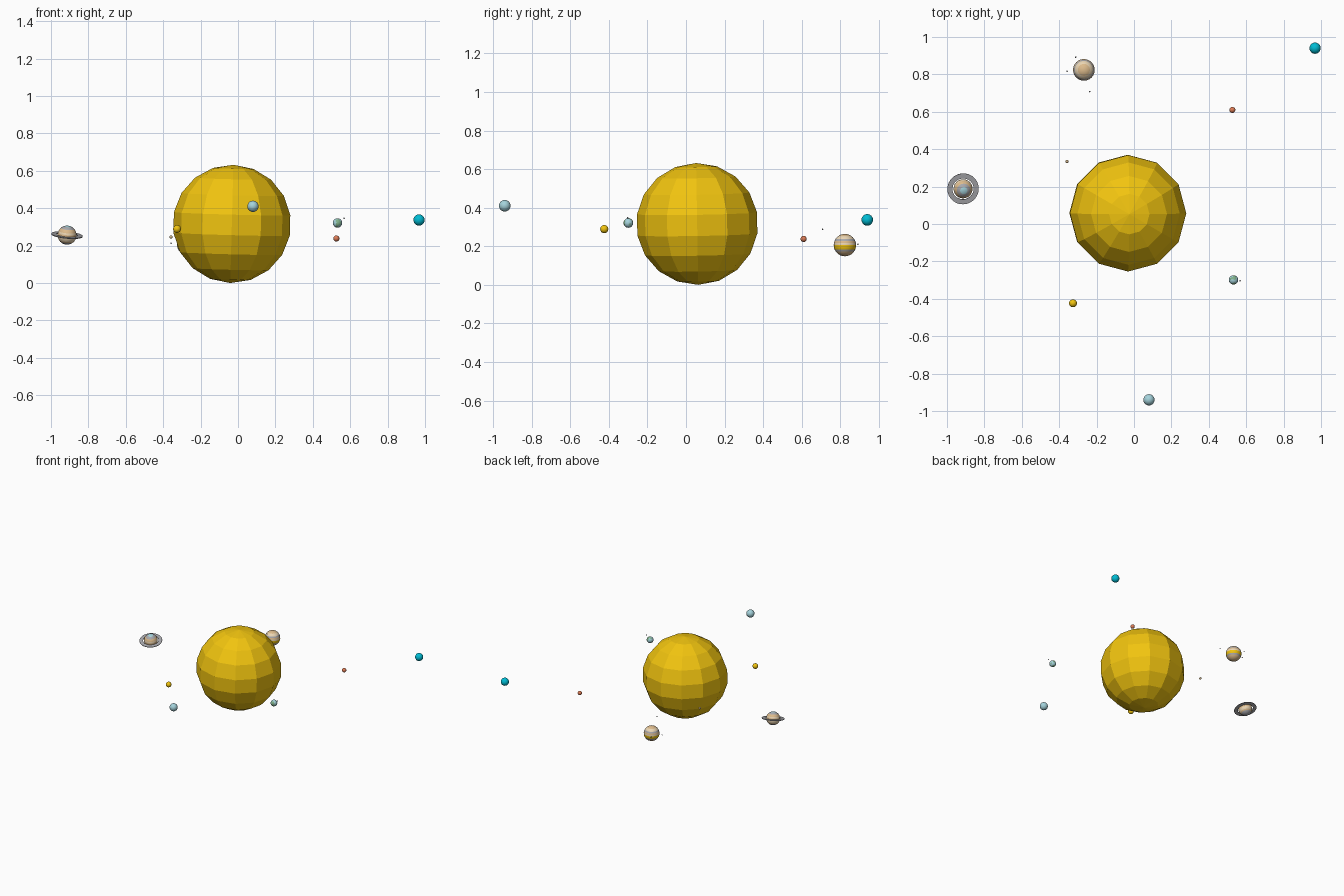
import bpy, math
from mathutils import Vector

if "Cube" in bpy.data.objects:
    bpy.data.objects.remove(bpy.data.objects["Cube"])


def material(name, hex_code):
    def linear(c):
        return c / 12.92 if c <= 0.04045 else ((c + 0.055) / 1.055) ** 2.4
    rgb = [linear(int(hex_code[i:i + 2], 16) / 255) for i in (0, 2, 4)]
    m = bpy.data.materials.new(name)
    m.diffuse_color = (*rgb, 1)
    m.use_nodes = True
    m.node_tree.nodes["Principled BSDF"].inputs["Base Color"].default_value = m.diffuse_color
    return m


GOLD = material("gold", "F1C40F")
TAN = material("tan", "DDBB8C")
CREAM = material("cream", "EBD6B4")
GREY = material("grey", "A9A9AD")
ICE = material("ice", "A5D3DC")
CYAN = material("cyan", "00BCD4")
RUST = material("rust", "DE7D57")
GREEN = material("green", "7FB08A")
DUST = material("dust", "C9AE84")


def ball(name, pos, radius, mats, seg=24, rings=16, tilt=(0, 0, 0), pick=None, smooth=True):
    """Sphere whose faces get a material from pick(unit direction)."""
    bpy.ops.mesh.primitive_uv_sphere_add(segments=seg, ring_count=rings, radius=radius, location=pos)
    ob = bpy.context.object
    ob.name = name
    ob.rotation_euler = [math.radians(a) for a in tilt]
    for m in mats:
        ob.data.materials.append(m)
    if pick:
        for p in ob.data.polygons:
            p.material_index = pick(Vector(p.center) / radius)
    if smooth:
        bpy.ops.object.shade_smooth()
    return ob


def banded(limits):
    """Latitude bands: list of (lower height, material index), from the top down."""
    return lambda d: next((i for low, i in limits if d.z > low), limits[-1][1])


# Faceted sun
ball("sun", (-0.033, 0.058, 0.316), 0.316, [GOLD], seg=12, rings=9, tilt=(1, 1.5, 0), smooth=False)

# Plain planets
for name, pos, r, mat in [
    ("inner_planet", (-0.358, 0.334, 0.246), 0.009, DUST),
    ("golden_planet", (-0.326, -0.424, 0.289), 0.021, GOLD),
    ("red_planet", (0.526, 0.610, 0.238), 0.016, RUST),
    ("pale_ice_planet", (0.080, -0.940, 0.410), 0.030, ICE),
    ("blue_outer_planet", (0.968, 0.940, 0.337), 0.030, CYAN),
]:
    ball(name, pos, r, [mat])

# Ocean planet with patches of land
ball("ocean_planet", (0.532, -0.299, 0.321), 0.025, [ICE, GREEN], tilt=(0, 10, 0),
     pick=lambda d: int(math.sin(4 * d.x + 1) + math.sin(5 * d.y) + math.sin(4 * d.z + 2 * d.x) > 0.4))

# Banded giant
ball("banded_giant", (-0.268, 0.824, 0.206), 0.058, [TAN, CREAM, GOLD, GREY],
     pick=banded([(0.8, 0), (0.6, 1), (0.45, 3), (0.2, 0), (0.05, 1), (-0.3, 2),
                  (-0.45, 1), (-0.6, 3), (-1.1, 0)]))

# Ringed giant
CENTRE, TILT = (-0.914, 0.188, 0.256), (12, 5, 0)
ball("ringed_giant", CENTRE, 0.051, [TAN, CREAM, GREY, ICE], tilt=TILT,
     pick=banded([(0.88, 3), (0.7, 2), (0.45, 0), (0.2, 1), (-0.2, 0), (-0.5, 1),
                  (-0.7, 0), (-1.1, 2)]))

# Flat ring: a rectangular profile swept round the planet
inner, outer, half, n = 0.057, 0.084, 0.002, 48
profile = [(inner, -half), (outer, -half), (outer, half), (inner, half)]
verts = [(r * math.cos(2 * math.pi * i / n), r * math.sin(2 * math.pi * i / n), z)
         for i in range(n) for r, z in profile]
faces = [(4 * i + k, 4 * ((i + 1) % n) + k, 4 * ((i + 1) % n) + (k + 1) % 4, 4 * i + (k + 1) % 4)
         for i in range(n) for k in range(4)]
faces = [f[::-1] for f in faces]
mesh = bpy.data.meshes.new("planet_ring")
mesh.from_pydata(verts, [], faces)
mesh.materials.append(GREY)
ring = bpy.data.objects.new("planet_ring", mesh)
ring.location = CENTRE
ring.rotation_euler = [math.radians(a) for a in TILT]
bpy.context.collection.objects.link(ring)

# Moons
for i, (pos, r) in enumerate([
    ((0.567, -0.303, 0.347), 0.004),
    ((-0.312, 0.892, 0.210), 0.004),
    ((-0.358, 0.816, 0.212), 0.004),
    ((-0.236, 0.708, 0.289), 0.004),
]):
    ball(f"moon_{i + 1}", pos, r, [GREY], seg=12, rings=8)

# Normals of the ring must point outwards
import bmesh
bm = bmesh.new()
bm.from_mesh(mesh)
bmesh.ops.recalc_face_normals(bm, faces=bm.faces)
bm.to_mesh(mesh)
bm.free()
